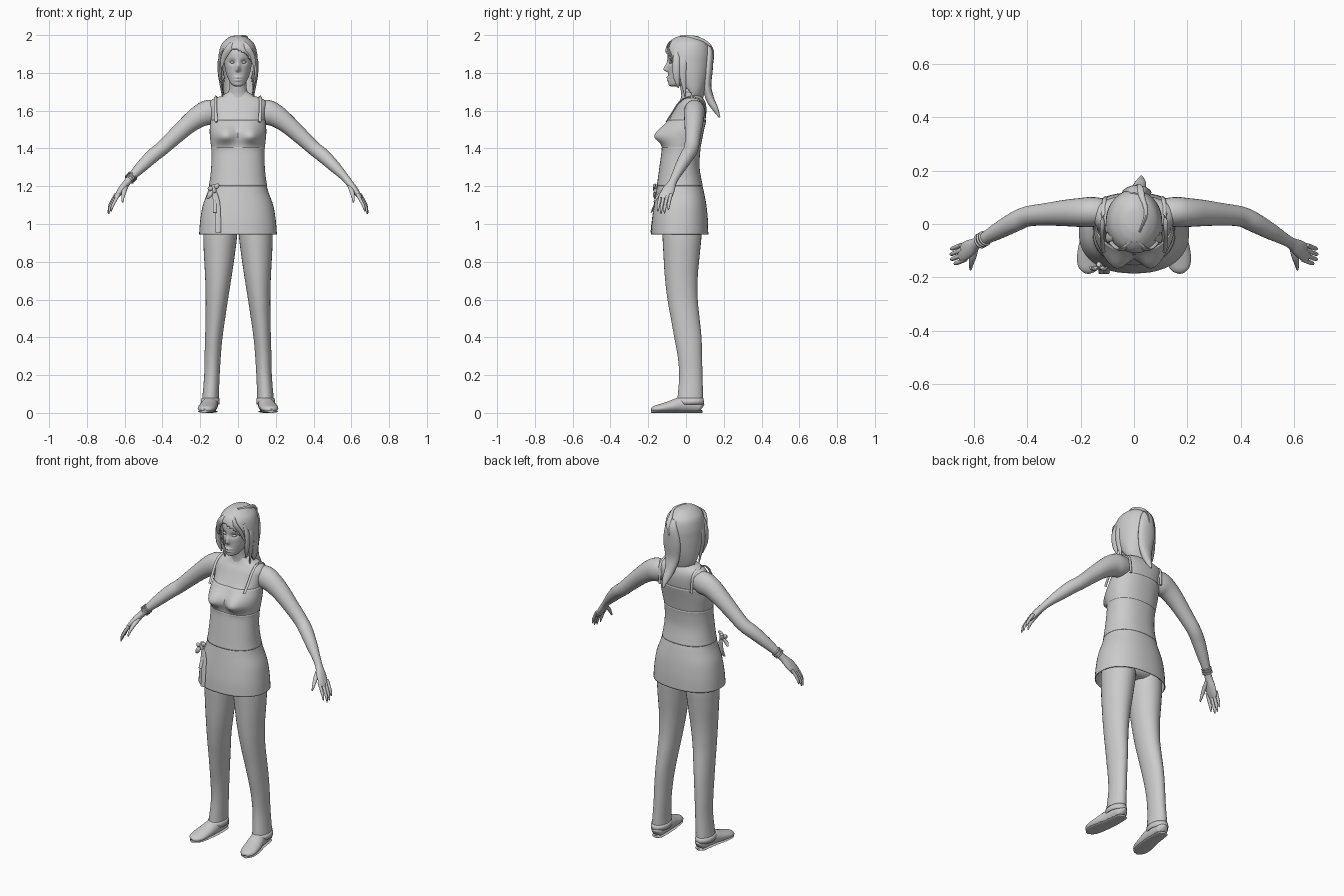
import bpy, bmesh, math
from mathutils import Vector
from math import sin, cos, pi, exp

grey = bpy.data.materials.new("light_grey")
grey.diffuse_color = (0.6, 0.6, 0.6, 1)


def resample(rows, k):
    """Smoothly insert k steps between control rows."""
    out = []
    for i in range(len(rows) - 1):
        a, b, c, d = (rows[max(0, min(len(rows) - 1, i + j))] for j in (-1, 0, 1, 2))
        for s in range(k):
            t = s / k
            out.append(tuple(q + 0.5 * t * (r - p + t * (2 * p - 5 * q + 4 * r - e + t * (3 * (q - r) + e - p)))
                             for p, q, r, e in zip(a, b, c, d)))
    return out + [tuple(rows[-1])]


def loft(name, rings, caps=(True, True), thick=0, keep=None):
    bm = bmesh.new()
    vs = [[bm.verts.new(p) for p in r] for r in rings]
    n = len(vs[0])
    for a, b in zip(vs, vs[1:]):
        for i in range(n):
            j = (i + 1) % n
            bm.faces.new((a[i], a[j], b[j], b[i]))
    if caps[0]:
        bm.faces.new(vs[0][::-1])
    if caps[1]:
        bm.faces.new(vs[-1])
    if keep:
        bmesh.ops.delete(bm, geom=[f for f in bm.faces if not keep(f.calc_center_median())], context='FACES')
    bmesh.ops.recalc_face_normals(bm, faces=bm.faces)
    me = bpy.data.meshes.new(name)
    bm.to_mesh(me)
    bm.free()
    me.materials.append(grey)
    ob = bpy.data.objects.new(name, me)
    bpy.context.collection.objects.link(ob)
    if thick:
        m = ob.modifiers.new("thickness", 'SOLIDIFY')
        m.thickness, m.offset = thick, -1
    return ob


def upright(rows, n=32, cx=0, grow=0, power=1.0, shape=None):
    """Horizontal rings from rows of (z, half width, front y, back y, [x centre])."""
    rings = []
    for r in rows:
        z, w, f, b = r[:4]
        x0 = r[4] if len(r) > 4 else cx
        ring = []
        for i in range(n):
            a = 2 * pi * i / n
            c, s = cos(a), sin(a)
            c, s = math.copysign(abs(c) ** power, c), math.copysign(abs(s) ** power, s)
            p = Vector((x0 + (w + grow) * c, (f + b) / 2 + ((b - f) / 2 + grow) * s, z))
            ring.append(shape(p) if shape else p)
        rings.append(ring)
    return rings


def tube(name, rows, ref=(0, 1, 0), n=16, k=4):
    """Tube along rows of (x, y, z, radius along ref, radius across)."""
    rows = resample(rows, k)
    rings = []
    for i, r in enumerate(rows):
        t = (Vector(rows[min(i + 1, len(rows) - 1)][:3]) - Vector(rows[max(i - 1, 0)][:3])).normalized()
        u = Vector(ref)
        u = (u - t * u.dot(t)).normalized()
        v = t.cross(u)
        rings.append([Vector(r[:3]) + u * r[3] * cos(2 * pi * j / n) + v * r[4] * sin(2 * pi * j / n) for j in range(n)])
    return loft(name, rings)


def flip(rows, s):
    return [(r[0] * s,) + tuple(r[1:]) for r in rows]


# Torso: one profile shared by skin and clothes
TORSO = resample([(0.945, .203, -.182, .115), (1.02, .197, -.177, .113), (1.10, .183, -.166, .105),
                  (1.17, .158, -.155, .092), (1.22, .146, -.147, .08), (1.30, .137, -.136, .067),
                  (1.38, .135, -.125, .07), (1.43, .141, -.12, .078), (1.49, .146, -.112, .09),
                  (1.55, .142, -.088, .103), (1.60, .148, -.064, .108), (1.635, .152, -.046, .105),
                  (1.66, .135, -.03, .095), (1.68, .085, -.022, .08), (1.70, .052, -.02, .068)], 6)


def bust(p):
    if p.y < 0:
        s = .038 if p.z < 1.465 else .06
        p.y -= .055 * exp(-((abs(p.x) - .07) / .055) ** 2 - ((p.z - 1.465) / s) ** 2)
    return p


def body(name, lo, hi, grow, caps, thick):
    rows = [r for r in TORSO if lo <= r[0] <= hi]
    return loft(name, upright(rows, 48, grow=grow, power=.88, shape=bust), caps, thick)


body("torso_skin", 1.3, 1.71, 0, (True, True), 0)
body("skirt", 0.94, 1.215, .003, (False, False), .005)
body("waist_panel", 1.2, 1.41, .001, (False, False), .004)
body("bust_panel", 1.395, 1.55, .004, (False, False), .005)
loft("neck", upright(resample([(1.62, .07, -.03, .085), (1.68, .058, -.025, .075), (1.72, .046, -.03, .06),
                              (1.79, .046, -.04, .06)], 4)))
loft("pelvis", upright(resample([(.95, .10, -.08, .05), (.98, .165, -.12, .08), (1.1, .165, -.13, .08)], 4)))


# Head with eye sockets, nose, lips and chin
def face(p):
    if p.y < -.02:
        x, z = abs(p.x), p.z
        p.y += .013 * exp(-((x - .031) / .017) ** 2 - ((z - 1.858) / .013) ** 2)
        p.y -= .024 * exp(-(x / .011) ** 2) * exp(-((z - 1.816) / (.009 if z < 1.816 else .03)) ** 2)
        p.y -= .009 * exp(-(x / .02) ** 2 - ((z - 1.775) / .006) ** 2)
        p.y -= .008 * exp(-(x / .02) ** 2 - ((z - 1.761) / .006) ** 2)
    return p


HEAD = [(1.728, .014, -.078, -.04), (1.738, .034, -.092, -.01), (1.77, .053, -.094, .05), (1.81, .066, -.095, .08),
        (1.86, .074, -.098, .10), (1.91, .076, -.097, .105), (1.95, .068, -.08, .10), (1.98, .04, -.04, .07)]
loft("head", upright(resample(HEAD, 10), 96, shape=face))
for s in (-1, 1):
    tube("eye", flip([(.018, -.083, 1.855, .004, .002), (.031, -.081, 1.856, .008, .007),
                      (.044, -.075, 1.857, .004, .002)], s), n=10)

# Hair shell, open at the face, with a swept fringe
HAIR = [(1.66, .066, 0, .088), (1.70, .088, -.025, .10), (1.75, .099, -.055, .113), (1.80, .104, -.085, .122),
        (1.85, .105, -.106, .127), (1.90, .102, -.112, .128), (1.95, .088, -.1, .117), (1.98, .06, -.07, .088),
        (1.994, .035, -.035, .06), (1.998, .012, -.005, .03)]


def hair_kept(c):
    hairline = 1.925 - 7 * (c.x + .02) ** 2
    edge = -.045 if c.z > 1.78 else -.045 + (1.78 - c.z) * .8
    return not (c.z < hairline and c.y < edge and abs(c.x) < .088)


loft("hair", upright(resample(HAIR, 6), 64), (False, True), .007, hair_kept)
tube("ponytail", [(.0, .11, 1.955, .008, .015), (.01, .122, 1.91, .022, .04), (.01, .118, 1.82, .024, .055),
                  (.012, .112, 1.73, .022, .045), (.017, .128, 1.66, .022, .03), (.025, .155, 1.61, .016, .02),
                  (.028, .178, 1.565, .004, .004)])
for s in (-1, 1):
    for x, y, low in ((.088, -.05, 1.72), (.09, -.015, 1.675), (.083, .03, 1.65)):
        tube("side_lock", flip([(x - .01, y, 1.93, .012, .004), (x + .009, y, 1.86, .02, .009),
                                (x + .006, y, 1.78, .018, .009), (x - .008, y + .01, low, .003, .003)], s), n=10)
    tube("fringe", flip([(.01, -.062, 1.977, .008, .006), (.045, -.095, 1.935, .006, .018),
                         (.075, -.078, 1.885, .006, .015), (.088, -.06, 1.83, .003, .005)], s), n=10)
tube("crown_strand", [(.02, -.03, 1.99, .01, .004), (.045, .04, 1.985, .012, .008), (.03, .1, 1.965, .01, .012),
                      (.02, .135, 1.93, .006, .014), (.01, .145, 1.87, .003, .003)], ref=(0, 0, 1), n=10)

ARM = [(.09, .045, 1.60, .045, .05), (.15, .045, 1.592, .056, .066), (.20, .043, 1.573, .054, .06),
       (.26, .041, 1.53, .049, .05), (.33, .036, 1.467, .042, .043), (.40, .028, 1.402, .038, .038),
       (.45, .006, 1.362, .037, .037), (.51, -.027, 1.305, .031, .031), (.56, -.055, 1.253, .023, .022),
       (.59, -.073, 1.217, .022, .019), (.615, -.09, 1.185, .032, .018), (.638, -.105, 1.153, .034, .014),
       (.652, -.113, 1.132, .028, .009)]
LEG = resample([(.06, .046, -.047, .09, .146), (.10, .043, -.043, .09, .144), (.20, .041, -.036, .087, .138),
                (.30, .043, -.044, .085, .134), (.40, .046, -.062, .082, .128), (.50, .052, -.08, .072, .12),
                (.60, .059, -.098, .062, .112), (.72, .07, -.112, .062, .104), (.85, .083, -.12, .074, .098),
                (.94, .089, -.124, .082, .094), (1.03, .085, -.122, .08, .09)], 5)

for s, side in ((-1, "right"), (1, "left")):
    # Arms and hands
    tube(side + "_arm", flip(ARM, s), n=24)
    for i in range(4):
        y = -.137 + .018 * i
        L = (.9, 1.05, 1.0, .8)[i]
        b = Vector((.645 + .004 * i - (.004 if i == 0 else 0), y, 1.145))
        rows = [(b.x + dx * L, b.y + dy * L, b.z + dz * L, r, r) for dx, dy, dz, r in
                ((-.012, .005, .015, .009), (.014, -.006, -.03, .0085), (.028, -.011, -.06, .0075),
                 (.034, -.013, -.088, .003))]
        tube(side + "_finger", flip(rows, s), n=10)
    tube(side + "_thumb", flip([(.592, -.085, 1.2, .012, .012), (.602, -.122, 1.175, .013, .011),
                                (.609, -.15, 1.145, .009, .008), (.611, -.17, 1.115, .004, .004)], s), ref=(1, 0, 0), n=10)
    # Shoulder straps, front to back
    tube(side + "_strap", flip([(.115, -.105, 1.54, .004, .008), (.118, -.072, 1.59, .004, .008),
                                (.12, -.04, 1.64, .004, .008), (.118, .0, 1.669, .004, .008),
                                (.116, .05, 1.669, .004, .008), (.11, .092, 1.635, .004, .008),
                                (.105, .1, 1.54, .004, .008)], s), n=8)
    # Trousers with a rolled cuff
    rows = [(z, w, f, b, x * s) for z, w, f, b, x in LEG]
    loft(side + "_trouser", upright(rows, 32))
    loft(side + "_cuff", upright([(.045, .048, -.05, .093, .147 * s), (.06, .05, -.052, .095, .147 * s),
                                  (.078, .047, -.048, .092, .146 * s)], 32), (False, False), .006)
    # Shoes with flat soles
    shoe = [(.142, .086, .028, .012, .018), (.143, .074, .034, .032, .032), (.145, .03, .043, .039, .042),
            (.15, -.03, .042, .043, .041), (.16, -.085, .032, .047, .031), (.168, -.135, .024, .046, .023),
            (.174, -.168, .019, .034, .017), (.177, -.183, .014, .012, .008)]
    tube(side + "_shoe", flip(shoe, s), ref=(1, 0, 0), n=24)
    sole = [(x, y, .007, w * .97, .007) for x, y, z, w, h in shoe]
    tube(side + "_sole", flip(sole, s), ref=(1, 0, 0), n=16)

# Waist tie: knot, loops and hanging ends
tube("tie_knot", [(-.132, -.15, 1.205, .01, .008), (-.128, -.158, 1.185, .014, .014), (-.124, -.162, 1.165, .008, .008)], n=12)
for dx, low, w in ((.03, .955, .014), (.012, 1.06, .01)):
    tube("tie_end", [(-.128, -.153, 1.19, .004, .006), (-.132 + dx * .7, -.162, 1.12, .004, w),
                     (-.135 + dx, -.176, (1.1 + low) / 2, .004, w), (-.135 + dx, -.184, low, .004, w)], n=8)
for dx, dz in ((-.035, -.05), (.025, .025), (-.03, .005)):
    tube("tie_loop", [(-.128, -.155, 1.185, .006, .005), (-.128 + dx * .6, -.168, 1.185 + dz * .6, .008, .013),
                      (-.128 + dx, -.162, 1.185 + dz, .004, .006)], n=8)

# Bracelets on one wrist
axis = Vector((-.05, -.028, -.052)).normalized()
for d in (-.013, 0, .013):
    bpy.ops.mesh.primitive_torus_add(major_radius=.025, minor_radius=.0045, major_segments=24, minor_segments=8,
                                     location=Vector((-.567, -.059, 1.245)) + axis * d,
                                     rotation=axis.to_track_quat('Z', 'Y').to_euler())
    bpy.context.object.name = "bracelet"
    bpy.context.object.data.materials.append(grey)

bpy.ops.object.select_all(action='SELECT')
bpy.context.view_layer.objects.active = bpy.data.objects["head"]
bpy.ops.object.shade_smooth_by_angle(angle=math.radians(50))
